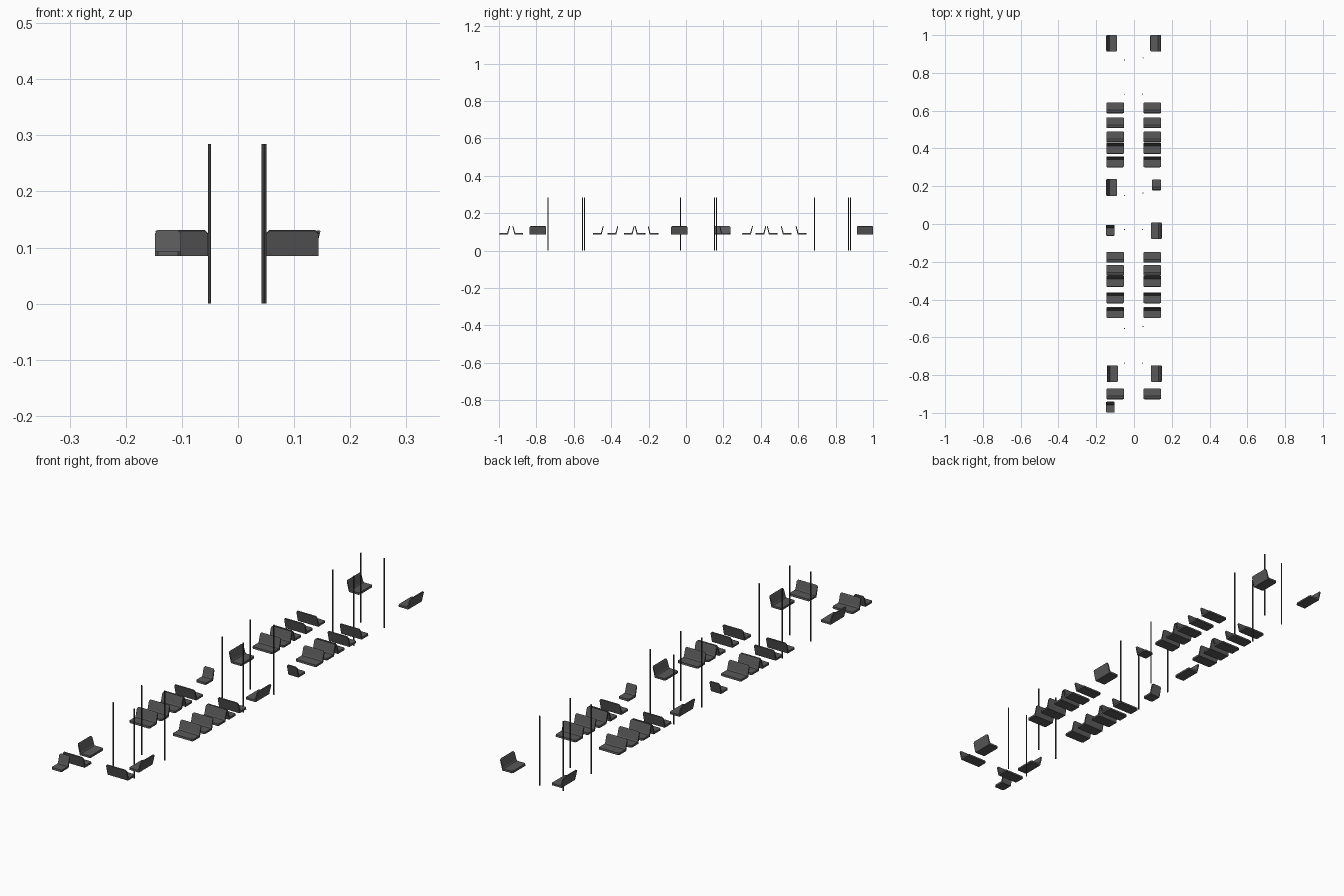
import bpy, math
from mathutils import Matrix

if "Cube" in bpy.data.objects:
    bpy.data.objects.remove(bpy.data.objects["Cube"])


def material(name, v):
    m = bpy.data.materials.new(name)
    m.diffuse_color = (v, v, v, 1)
    m.use_nodes = True
    m.node_tree.nodes["Principled BSDF"].inputs["Base Color"].default_value = m.diffuse_color
    return m


SEAT_MAT = material("dark_plastic", 0.1)
POLE_MAT = material("dark_metal", 0.05)
DOUBLE, SINGLE, DEPTH = 0.093, 0.046, 0.058


def add_mesh(name, verts, faces, mat):
    me = bpy.data.meshes.new(name)
    me.from_pydata(verts, [], faces)
    me.materials.append(mat)
    ob = bpy.data.objects.new(name, me)
    bpy.context.collection.objects.link(ob)
    return ob


def seat(name, x, y, width, angle):
    """L-shaped shell facing -y before rotation, centred on its footprint."""
    full = [(0, .085), (.047, .085), (.0566, .124), (.058, .1295), (.0545, .131),
            (.0525, .128), (.044, .097), (.041, .093), (.001, .093)]
    # clipped top and front corners at both ends
    end = [(.004, .085), (.047, .085), (.0555, .120), (.0566, .124), (.0535, .1255),
           (.0515, .123), (.044, .097), (.041, .093), (.005, .093)]
    h = width / 2
    stations = [(-h, end), (-h + .005, full), (h - .005, full), (h, end)]
    n = len(full)
    verts = [(w, d - DEPTH / 2, z) for w, prof in stations for d, z in prof]
    faces = [(s * n + i, s * n + n + i, s * n + n + (i + 1) % n, s * n + (i + 1) % n)
             for s in range(3) for i in range(n)]
    faces += [tuple(range(n)), tuple(reversed(range(3 * n, 4 * n)))]
    ob = add_mesh(name, verts, faces, SEAT_MAT)
    ob.data.transform(Matrix.Translation((x, y, 0)) @ Matrix.Rotation(angle, 4, 'Z'))
    ob.data.update()
    return ob


def pole(x, y, r=.0028, top=.285, n=12):
    ring = [(x + r * math.cos(i * math.tau / n), y + r * math.sin(i * math.tau / n))
            for i in range(n)]
    verts = [(a, b, z) for z in (0, top) for a, b in ring]
    faces = [(i, (i + 1) % n, n + (i + 1) % n, n + i) for i in range(n)]
    faces += [tuple(reversed(range(n))), tuple(range(n, 2 * n))]
    ob = add_mesh("grab_pole", verts, faces, POLE_MAT)
    for p in ob.data.polygons:
        p.use_smooth = len(p.vertices) == 4


FRONT, BACK, TO_RIGHT, TO_LEFT = 0, math.pi, math.pi / 2, -math.pi / 2

# double benches in rows on both sides of the aisle
front_facing = [-.469, -.391, -.304, .329, .400]
back_facing = [-.899, -.245, -.176, .461, .536, .615]
for x in (-.100, .0967):
    for y in front_facing:
        seat("double_seat", x, y, DOUBLE, FRONT)
    for y in back_facing:
        seat("double_seat", x, y, DOUBLE, BACK)

# sideways benches against the walls, looking across the aisle
for x, y in [(-.118, .957), (-.118, .193), (-.114, -.792)]:
    seat("side_bench_left", x, y, .088, TO_RIGHT)
for x, y in [(.115, .957), (.118, -.036), (.118, -.792)]:
    seat("side_bench_right", x, y, .088, TO_LEFT)

# single seats
seat("single_seat", -.125, -.970, SINGLE, FRONT)
seat("single_seat", -.125, -.034, SINGLE, FRONT)
seat("single_seat", .119, .207, SINGLE, BACK)

# grab poles along the aisle
for y in (.868, .687, .152, -.030, -.553, -.737):
    pole(-.0505, y)
for x, y in [(.048, .880), (.0445, .687), (.048, .164), (.0445, -.030),
             (.048, -.542), (.0445, -.737)]:
    pole(x, y)
